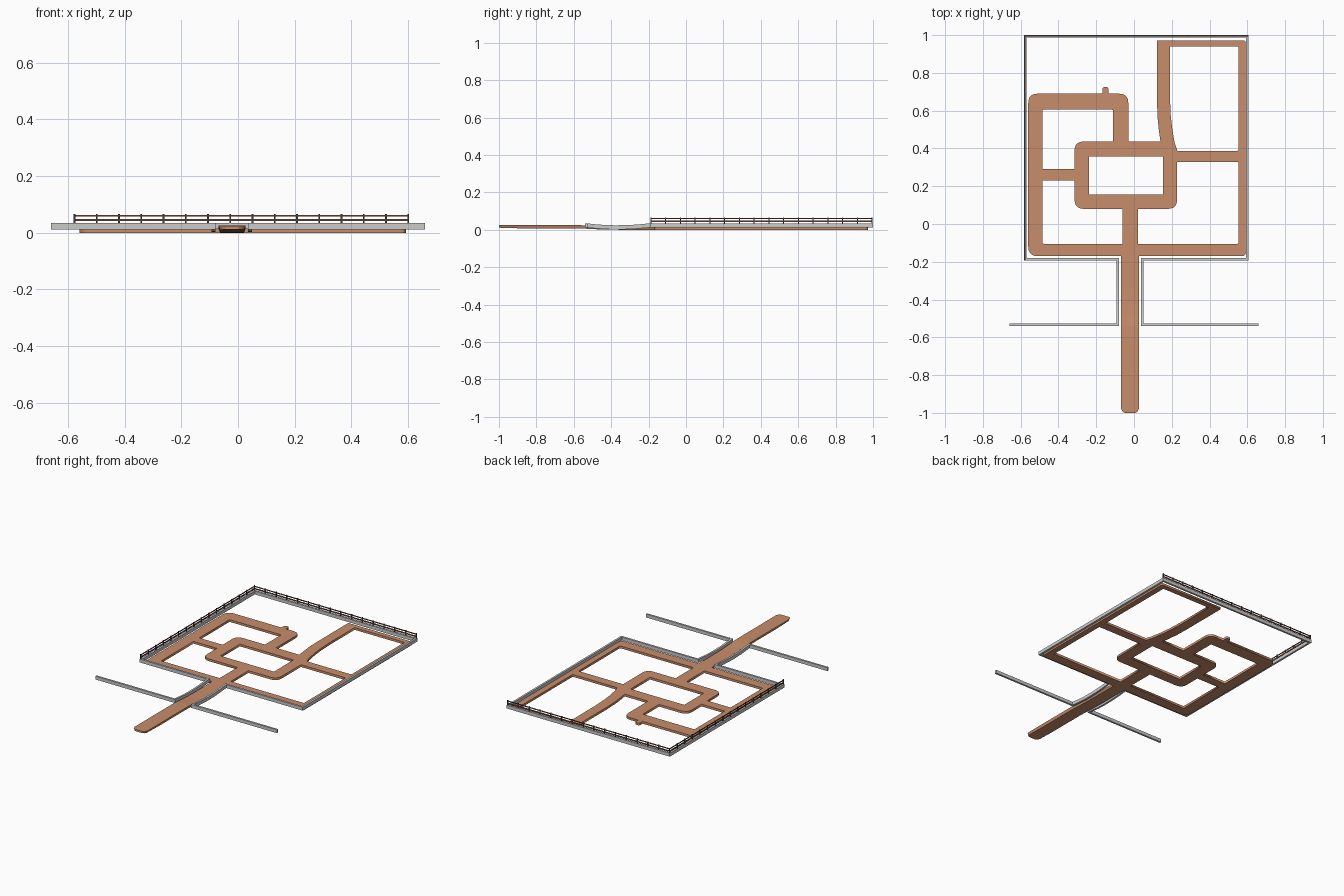
import bpy, bmesh
from mathutils import Vector

if "Cube" in bpy.data.objects:
    bpy.data.objects.remove(bpy.data.objects["Cube"])


def material(name, rgb):
    m = bpy.data.materials.new(name)
    m.diffuse_color = (*rgb, 1)
    m.use_nodes = True
    m.node_tree.nodes["Principled BSDF"].inputs["Base Color"].default_value = m.diffuse_color
    return m


CLAY = material("clay_path", (0.58, 0.27, 0.15))
WOOD = material("dark_wood", (0.22, 0.10, 0.06))
DARK = material("dark_metal", (0.06, 0.05, 0.05))


def add_mesh(name, bm, mat=None):
    bmesh.ops.recalc_face_normals(bm, faces=bm.faces)
    me = bpy.data.meshes.new(name)
    bm.to_mesh(me)
    bm.free()
    ob = bpy.data.objects.new(name, me)
    bpy.context.collection.objects.link(ob)
    if mat:
        me.materials.append(mat)
    return ob


def add_box(bm, x0, x1, y0, y1, z0, z1):
    vs = bmesh.ops.create_cube(bm, size=1)["verts"]
    for v in vs:
        v.co = ((x0 + x1) / 2 + v.co.x * (x1 - x0),
                (y0 + y1) / 2 + v.co.y * (y1 - y0),
                (z0 + z1) / 2 + v.co.z * (z1 - z0))


def add_loft(bm, sections):
    """Sections are (y, x0, x1, z0, z1, bottom inset)."""
    rings = [[bm.verts.new(p) for p in ((x0, y, z1), (x1, y, z1),
             (x1 - i, y, z0), (x0 + i, y, z0))] for y, x0, x1, z0, z1, i in sections]
    for a, b in zip(rings, rings[1:]):
        for k in range(4):
            bm.faces.new((a[k], a[(k + 1) % 4], b[(k + 1) % 4], b[k]))
    bm.faces.new(rings[0])
    bm.faces.new(rings[-1][::-1])


def rounded(points, steps=5):
    """Round each (x, y, radius) corner."""
    out = []
    for i, (x, y, r) in enumerate(points):
        p = Vector((x, y))
        if r == 0:
            out.append(p)
            continue
        a = p + (Vector(points[i - 1][:2]) - p).normalized() * r
        b = p + (Vector(points[(i + 1) % len(points)][:2]) - p).normalized() * r
        for s in range(steps + 1):
            t = s / steps
            out.append(a * (1 - t) ** 2 + p * 2 * t * (1 - t) + b * t * t)
    return out


# Connected paths: one outline with holes
R, S = 0.05, 0.008
loops = [
    [(-.56, -.17, R), (.592, -.17, .02), (.592, .972, .015), (.122, .972, 0),
     (.122, .64, 0), (.125, .56, 0), (.131, .5, 0), (.14, .437, 0),
     (-.03, .437, 0), (-.03, .69, R), (-.135, .69, 0), (-.135, .725, .014),
     (-.168, .725, .014), (-.168, .69, 0), (-.56, .69, R)],
    [(-.485, .605, S), (-.11, .605, S), (-.11, .437, 0), (-.315, .437, R),
     (-.315, .29, 0), (-.485, .29, 0)],
    [(-.485, .23, 0), (-.315, .23, 0), (-.315, .08, R), (-.06, .08, 0),
     (-.06, -.105, 0), (-.485, -.105, S)],
    [(.02, -.105, 0), (.02, .08, 0), (.228, .08, R), (.228, .328, 0),
     (.553, .328, S), (.553, -.105, S)],
    [(.19, .94, 0), (.19, .68, 0), (.194, .58, 0), (.203, .5, 0), (.215, .43, 0),
     (.23, .387, 0), (.553, .387, S), (.553, .94, S)],
    [(-.237, .155, 0), (.153, .155, 0), (.153, .357, 0), (-.237, .357, 0)],
]
curve = bpy.data.curves.new("path_outline", "CURVE")
curve.dimensions = "2D"
curve.fill_mode = "BOTH"
curve.extrude = 0.0075
for loop in loops:
    pts = rounded(loop)
    sp = curve.splines.new("POLY")
    sp.points.add(len(pts) - 1)
    sp.use_cyclic_u = True
    for q, p in zip(sp.points, pts):
        q.co = (p.x, p.y, 0, 1)
tmp = bpy.data.objects.new("path_outline", curve)
bpy.context.collection.objects.link(tmp)
bpy.context.view_layer.update()
me = bpy.data.meshes.new_from_object(tmp.evaluated_get(bpy.context.evaluated_depsgraph_get()))
bpy.data.objects.remove(tmp)
bm = bmesh.new()
bm.from_mesh(me)
bmesh.ops.remove_doubles(bm, verts=bm.verts, dist=1e-5)
bmesh.ops.translate(bm, verts=bm.verts, vec=(0, 0, 0.0075))
bpy.data.meshes.remove(me)
add_mesh("paths", bm, CLAY)

# Entrance path, sagging through the passage
bm = bmesh.new()
L, W = -.069, .027
ramp = [(-1, .012, .024, .02), (-.993, .011, .025, .008), (-.975, .010, .025, 0),
        (-.85, .007, .025, 0), (-.6, .007, .025, 0), (-.54, .006, .024, 0),
        (-.48, .003, .019, 0), (-.42, .001, .016, 0), (-.34, 0, .015, 0), (-.17, 0, .015, 0)]
add_loft(bm, [(y, L + n, W - n, z0, z1, .006) for y, z0, z1, n in ramp])
add_mesh("entrance_path", bm, CLAY)

# Perimeter walls
T, Z0, Z1 = 0.013, 0.012, 0.034
X0, X1, Y0, Y1 = -.582, .605, -.192, 1.0
walls = {
    "right_wall": (X1 - T, X1, Y0, Y1),
    "left_wall": (X0, X0 + T, Y0, Y1),
    "back_wall": (X0 + T, X1 - T, Y1 - T, Y1),
    "front_wall_left": (X0 + T, -.08, Y0, Y0 + T),
    "front_wall_right": (.036, X1 - T, Y0, Y0 + T),
    "street_wall_left": (-.66, -.08, -.54, -.54 + T),
    "street_wall_right": (.036, .66, -.54, -.54 + T),
}
for name, (x0, x1, y0, y1) in walls.items():
    bm = bmesh.new()
    add_box(bm, x0, x1, y0, y1, Z0, Z1)
    add_mesh(name, bm)

# Sagging walls beside the passage
sag = [(-.527, 0), (-.49, -.004), (-.44, -.008), (-.38, -.010), (-.32, -.009),
       (-.26, -.006), (-.22, -.002), (Y0, 0)]
for side, x in (("left", -.093), ("right", .036)):
    bm = bmesh.new()
    add_loft(bm, [(y, x, x + T, Z0 + d, Z1 + d, 0) for y, d in sag])
    add_mesh("passage_wall_" + side, bm)

# Fence along the back and left walls
N, h = 15, 0.003
fx, fy = X0 + .005, Y1 - .005
posts, rails = bmesh.new(), bmesh.new()
for i in range(N + 1):
    x = fx + (X1 - .004 - fx) * i / N
    y = Y0 + .004 + (fy - Y0 - .004) * i / N
    add_box(posts, x - h, x + h, fy - h, fy + h, Z1, .066)
    if i < N:
        add_box(posts, fx - h, fx + h, y - h, y + h, Z1, .066)
for z0, z1 in ((.057, .063), (.041, .049)):
    add_box(rails, fx, X1 - .004, fy - .002, fy + .002, z0, z1)
    add_box(rails, fx - .002, fx + .002, Y0 + .004, fy - .002, z0, z1)
add_mesh("fence_posts", posts, DARK)
add_mesh("fence_rails", rails, WOOD)
